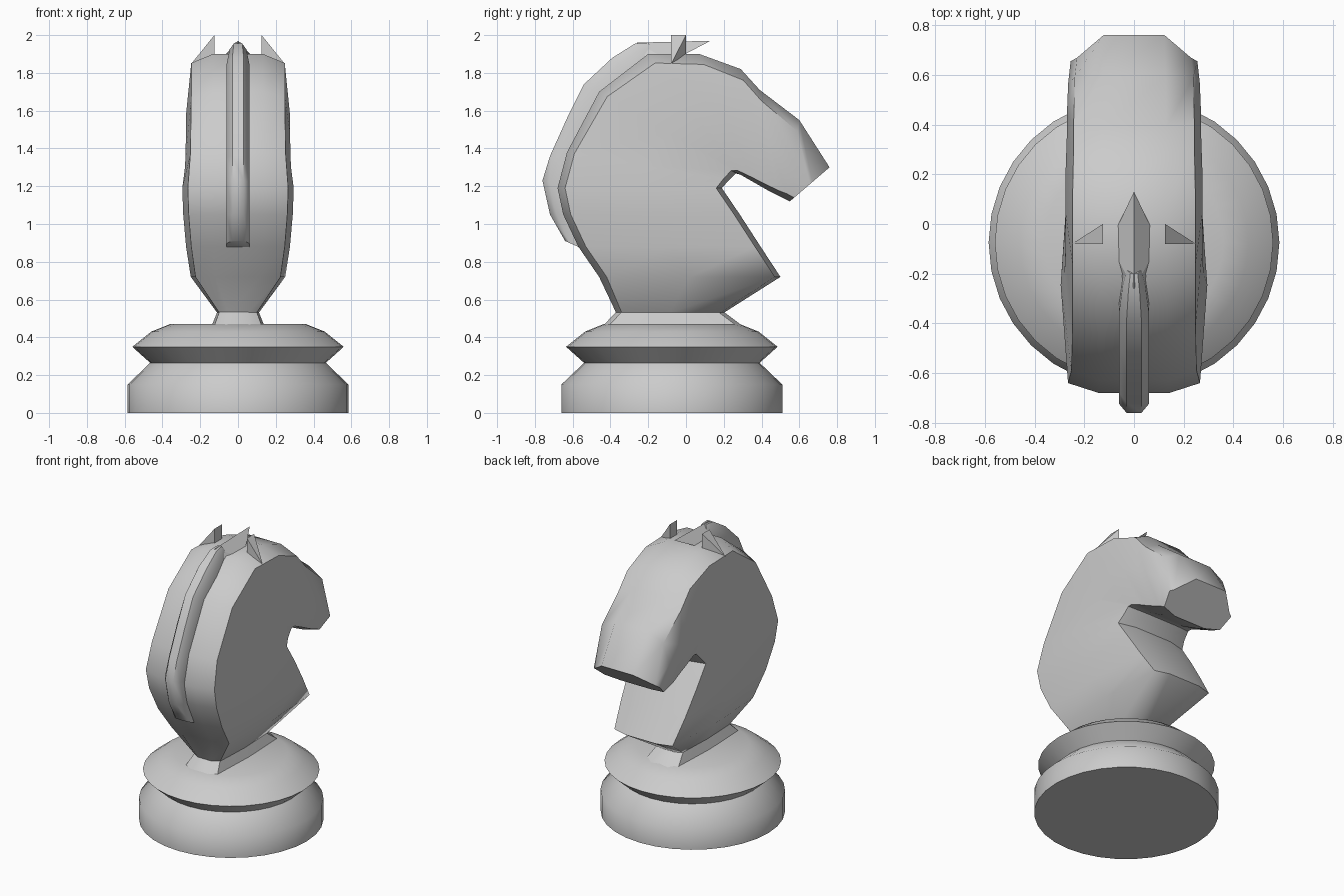
import bpy, bmesh, math
from mathutils import Vector

if "Cube" in bpy.data.objects:
    bpy.data.objects.remove(bpy.data.objects["Cube"])


def finish(name, bm, angle=55):
    bmesh.ops.recalc_face_normals(bm, faces=bm.faces)
    me = bpy.data.meshes.new(name)
    bm.to_mesh(me)
    bm.free()
    ob = bpy.data.objects.new(name, me)
    bpy.context.collection.objects.link(ob)
    bpy.ops.object.select_all(action='DESELECT')
    bpy.context.view_layer.objects.active = ob
    ob.select_set(True)
    if angle:
        bpy.ops.object.shade_smooth_by_angle(angle=math.radians(angle))
    return ob


def loft(name, rings, angle=55):
    """Skin a list of closed rings and cap both ends."""
    bm = bmesh.new()
    rows = [[bm.verts.new(p) for p in ring] for ring in rings]
    n = len(rows[0])
    for a, b in zip(rows, rows[1:]):
        for i in range(n):
            j = (i + 1) % n
            bm.faces.new((a[i], a[j], b[j], b[i]))
    bm.faces.new(rows[0][::-1])
    bm.faces.new(rows[-1])
    return finish(name, bm, angle)


def body_ring(back, front, w, c1, c2):
    """Chamfered slice from the back point to the front point (y, z), half width w."""
    a, b = Vector((0, *back)), Vector((0, *front))
    d = (b - a).normalized()
    half = [(a, .48 * w), (a + d * c1, .9 * w), ((a + b) / 2, w),
            (b - d * c2, .9 * w), (b, .48 * w)]
    right = [p + Vector((x, 0, 0)) for p, x in half]
    left = [p - Vector((x, 0, 0)) for p, x in reversed(half)]
    return right + left


# Turned base
CY, SEG = -0.075, 32
profile = [(.585, 0), (.585, .15), (.465, .265), (.56, .35), (.46, .43), (.36, .47)]
loft("base", [[(r * math.cos(2 * math.pi * i / SEG), CY + r * math.sin(2 * math.pi * i / SEG), z)
               for i in range(SEG)] for r, z in profile])

# Collar between base and neck
loft("collar", [body_ring((-.44, .46), (.30, .46), .14, .03, .03),
                body_ring((-.37, .535), (.20, .535), .11, .03, .03)], 30)

# Neck and head, sliced from the chest up and around to the muzzle
slices = [
    ((-.37, .53), (.20, .53), .11, .03, .02),
    ((-.46, .72), (.50, .72), .25, .04, .03),
    ((-.57, .88), (.395, .88), .275, .04, .03),
    ((-.65, 1.05), (.285, 1.05), .29, .04, .03),
    ((-.68, 1.19), (.19, 1.19), .295, .04, .03),
    ((-.63, 1.38), (.225, 1.23), .28, .04, .03),
    ((-.46, 1.70), (.265, 1.268), .275, .05, .03),
    ((-.20, 1.90), (.29, 1.26), .275, .06, .03),
    ((.07, 1.90), (.36, 1.22), .275, .06, .03),
    ((.29, 1.82), (.43, 1.18), .27, .06, .03),
    ((.39, 1.71), (.49, 1.15), .27, .06, .03),
    ((.60, 1.55), (.53, 1.13), .265, .06, .03),
    ((.76, 1.30), (.55, 1.12), .255, .12, .03),
]
loft("horse_head", [body_ring(*s) for s in slices], 50)

# Mane ridge: outer point, inner point (y, z), half width
mane = [
    ((-.64, .91), (-.55, .87), .06), ((-.72, 1.05), (-.60, 1.05), .06),
    ((-.76, 1.23), (-.64, 1.20), .06), ((-.72, 1.36), (-.58, 1.33), .06),
    ((-.63, 1.56), (-.50, 1.50), .06), ((-.54, 1.74), (-.40, 1.65), .06),
    ((-.39, 1.88), (-.28, 1.77), .06), ((-.27, 1.955), (-.19, 1.85), .045),
    ((-.20, 1.96), (-.15, 1.86), .03),
]
rings = []
for o, i, w in mane:
    o, i = Vector((0, *o)), Vector((0, *i))
    s = o.lerp(i, .3)
    e = Vector((w, 0, 0))
    rings.append([i + e, s + e, o + e * .5, o - e * .5, s - e, i - e])
loft("mane", rings, 50)


def hull(name, pts):
    bm = bmesh.new()
    for p in pts:
        bm.verts.new(p)
    bmesh.ops.convex_hull(bm, input=bm.verts)
    return finish(name, bm, 0)


# Forelock spike and the two ears
hull("forelock", [(0, .13, 1.97), (0, -.26, 1.96), (.1, -.08, 1.86), (-.1, -.08, 1.86),
                  (.03, -.26, 1.9), (-.03, -.26, 1.9)])
for side, label in ((1, "right_ear"), (-1, "left_ear")):
    hull(label, [(side * x, y, z) for x, y, z in
                 ((.125, -.08, 2), (.125, 0, 2), (.25, -.08, 1.845),
                  (.125, 0, 1.9), (.125, -.08, 1.86))])
